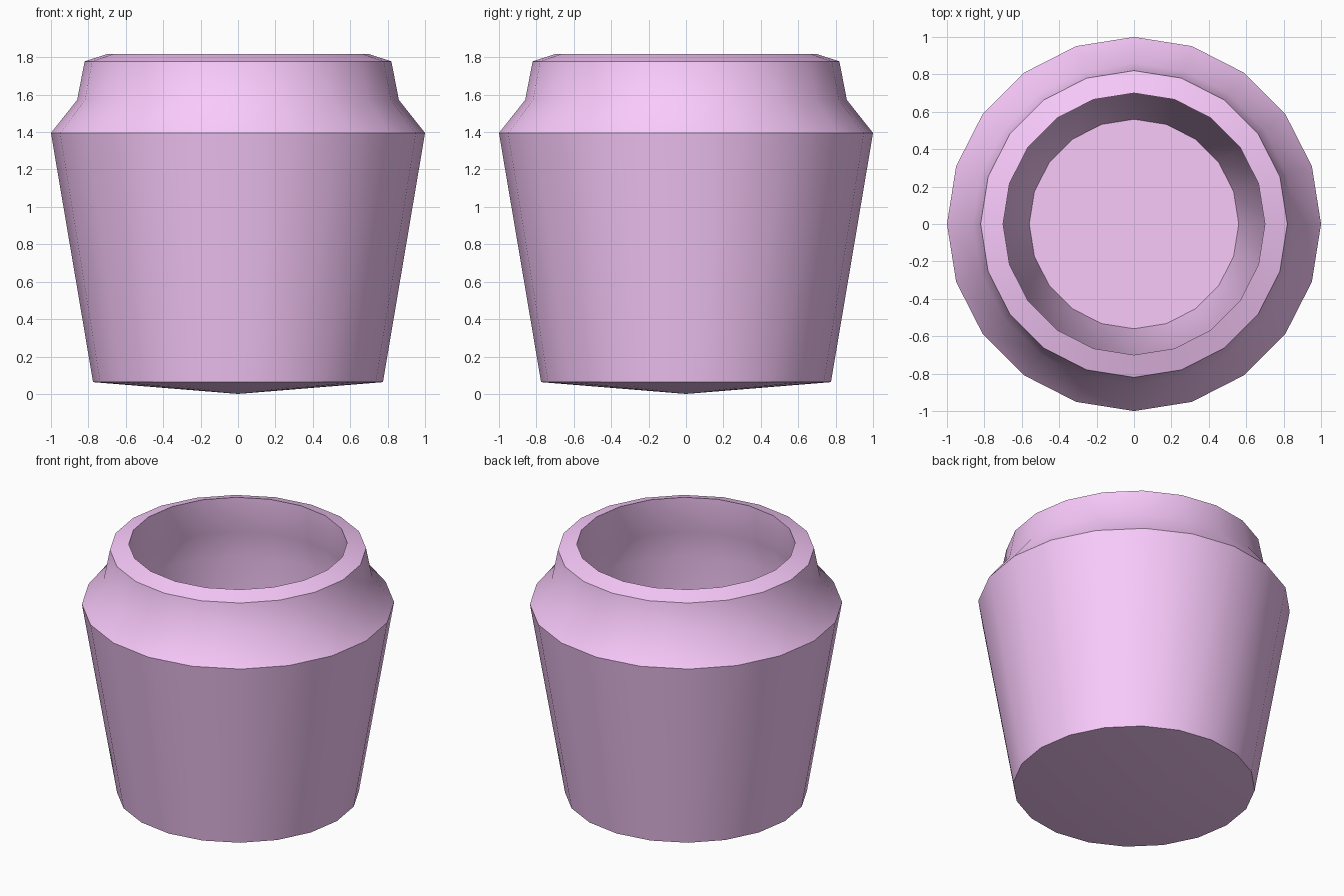
import bpy, bmesh, math

if "Cube" in bpy.data.objects:
    bpy.data.objects.remove(bpy.data.objects["Cube"])

SIDES = 20
# Profile (radius, z): base edge, body, shoulder, neck, rim, then the hollow
# which widens below the neck and tapers down to the floor
PROFILE = [(0.775, 0.063), (1.0, 1.395), (0.86, 1.572),
           (0.82, 1.778), (0.70, 1.817),
           (0.71, 1.57), (0.78, 1.36), (0.56, 0.20)]

bm = bmesh.new()
rings = []
for r, z in PROFILE:
    rings.append([bm.verts.new((r * math.cos(2 * math.pi * i / SIDES),
                                r * math.sin(2 * math.pi * i / SIDES), z))
                  for i in range(SIDES)])

# Walls between neighbouring rings
for low, high in zip(rings, rings[1:]):
    for i in range(SIDES):
        j = (i + 1) % SIDES
        bm.faces.new((low[i], low[j], high[j], high[i]))

# Shallow cone underside and flat inner floor
tip = bm.verts.new((0, 0, 0))
for i in range(SIDES):
    bm.faces.new((tip, rings[0][(i + 1) % SIDES], rings[0][i]))
bm.faces.new(rings[-1])
bmesh.ops.recalc_face_normals(bm, faces=bm.faces)

mesh = bpy.data.meshes.new("pot")
bm.to_mesh(mesh)
bm.free()
pot = bpy.data.objects.new("pot", mesh)
bpy.context.collection.objects.link(pot)

# Pink glaze
glaze = bpy.data.materials.new("pink_glaze")
glaze.diffuse_color = (0.95, 0.59, 0.97, 1)
glaze.use_nodes = True
glaze.node_tree.nodes["Principled BSDF"].inputs["Base Color"].default_value = glaze.diffuse_color
mesh.materials.append(glaze)

# Smooth around the pot, sharp at the rims
bpy.context.view_layer.objects.active = pot
pot.select_set(True)
bpy.ops.object.shade_smooth_by_angle(angle=math.radians(30))
